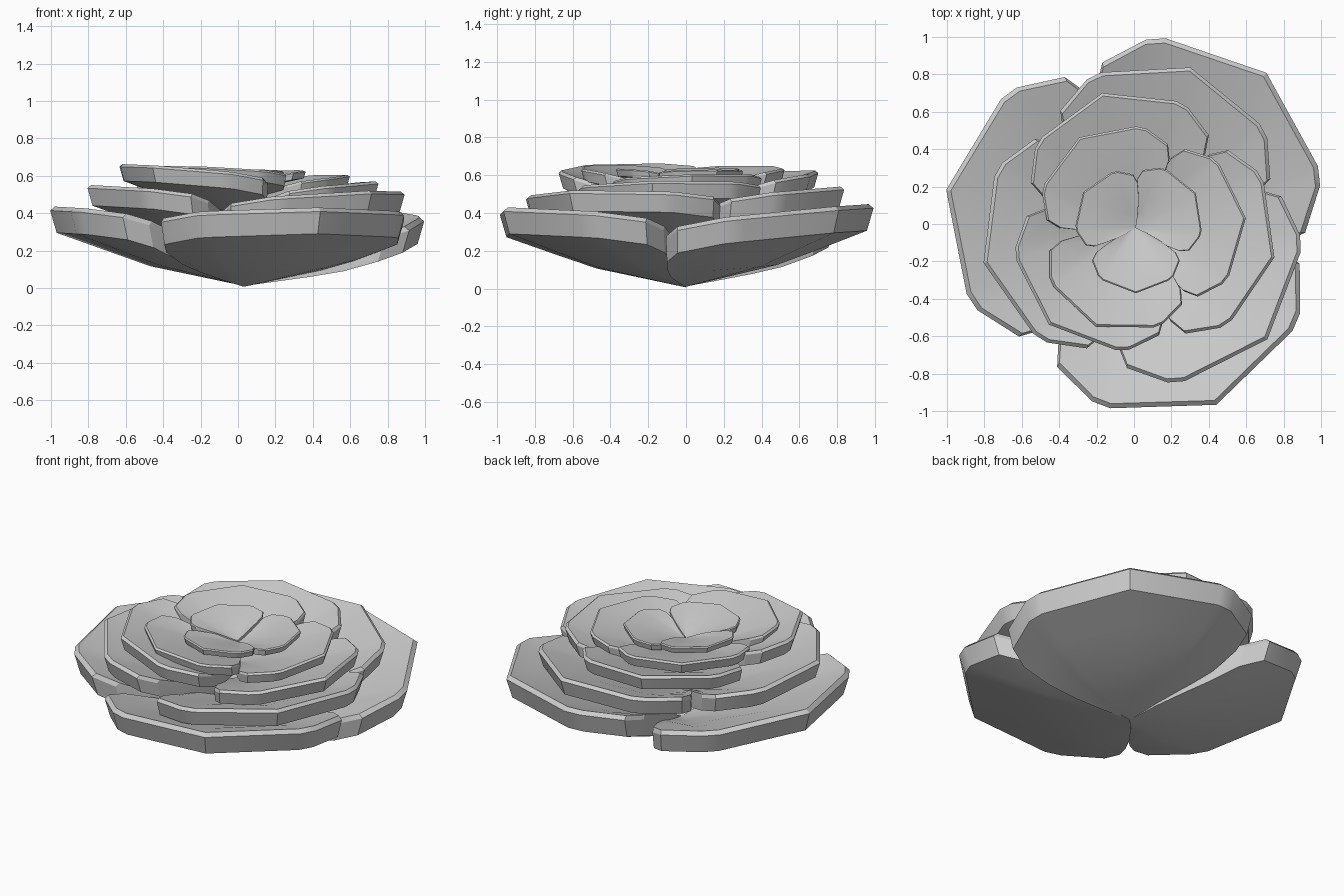
import bpy, bmesh
from math import radians, sin, cos

if "Cube" in bpy.data.objects:
    bpy.data.objects.remove(bpy.data.objects["Cube"])

# half outline of a petal: (angle from its middle in degrees, share of its length)
HALF = [(58, .72), (53, .84), (38, .935), (32, .95)]
OUTLINE = [(-a, r) for a, r in HALF] + [(0, 1.0)] + [(a, r) for a, r in reversed(HALF)]
RINGS = [.25, .5, .75, 1.0]


def bowl(u):
    # height of the cupped petal at a share u of its length
    return .74 * u if u < .5 else .37 + 1.26 * (u - .5)


def petal(name, centre, thick, cup, angle, length, rim_top, twist):
    bm = bmesh.new()
    depth = cup * length
    base = rim_top - thick - depth

    def point(a, r, t, inset, lift):
        d = r * t * length - inset * thick * t
        z = base + depth * bowl(r * t) + twist * length * t * a / 57
        z += lift * thick * min(1, .3 + 1.2 * t)
        ang = radians(angle + a * (1 + .15 * (1 - t)))
        return bm.verts.new((centre[0] + d * cos(ang), centre[1] + d * sin(ang), z))

    # three skins of the boundary: under side, widest line of the rim, top side
    loops = []
    for inset, lift, skin in ((.25, 0, True), (0, .85, False), (.18, 1, True)):
        apex = bm.verts.new((centre[0], centre[1], base + .3 * thick * lift))
        if skin:
            rings = [[point(a, r, t, inset, lift) for a, r in OUTLINE] for t in RINGS]
            for i in range(len(OUTLINE) - 1):
                bm.faces.new((apex, rings[0][i], rings[0][i + 1]))
                for lo, hi in zip(rings, rings[1:]):
                    bm.faces.new((lo[i], hi[i], hi[i + 1], lo[i + 1]))
            left, rim, right = [q[0] for q in rings[:-1]], rings[-1], [q[-1] for q in rings[-2::-1]]
        else:
            left = [point(*OUTLINE[0], t, inset, lift) for t in RINGS[:-1]]
            rim = [point(a, r, 1, inset, lift) for a, r in OUTLINE]
            right = [point(*OUTLINE[-1], t, inset, lift) for t in RINGS[-2::-1]]
        loops.append([apex] + left + rim + right)
    # walls around the edge
    for lower, upper in zip(loops, loops[1:]):
        for i in range(len(lower)):
            j = (i + 1) % len(lower)
            bm.faces.new((lower[i], lower[j], upper[j], upper[i]))
    bmesh.ops.recalc_face_normals(bm, faces=bm.faces[:])
    me = bpy.data.meshes.new(name)
    bm.to_mesh(me)
    bm.free()
    ob = bpy.data.objects.new(name, me)
    bpy.context.collection.objects.link(ob)
    bpy.ops.object.select_all(action='DESELECT')
    ob.select_set(True)
    bpy.context.view_layer.objects.active = ob
    bpy.ops.object.shade_smooth_by_angle(angle=radians(25))


# whorls from outside in: centre, rim thickness, cupping,
# then three petals (angle, length, rim top, twist)
WHORLS = [
    ("outer", (.03, 0), .14, .27,
     [(50, 1.055, .435, .05), (170, 1.05, .435, .02), (293, 1.05, .43, .0)]),
    ("second", (.03, 0), .11, .27,
     [(72, .88, .54, .02), (194, .86, .55, .0), (318, .92, .52, .02)]),
    ("third", (.02, -.01), .09, .25,
     [(105, .735, .625, .02), (228, .71, .655, -.045), (347, .75, .57, .02)]),
    ("fourth", (.01, -.02), .065, .21,
     [(5, .59, .605, .02), (122, .57, .65, .02), (248, .57, .65, -.03)]),
    ("inner", (.01, -.02), .04, .17,
     [(30, .37, .63, 0), (146, .34, .64, 0), (270, .35, .635, 0)]),
]
for label, centre, thick, cup, petals in WHORLS:
    for k, p in enumerate(petals, 1):
        petal(f"{label}_petal_{k}", centre, thick, cup, *p)
